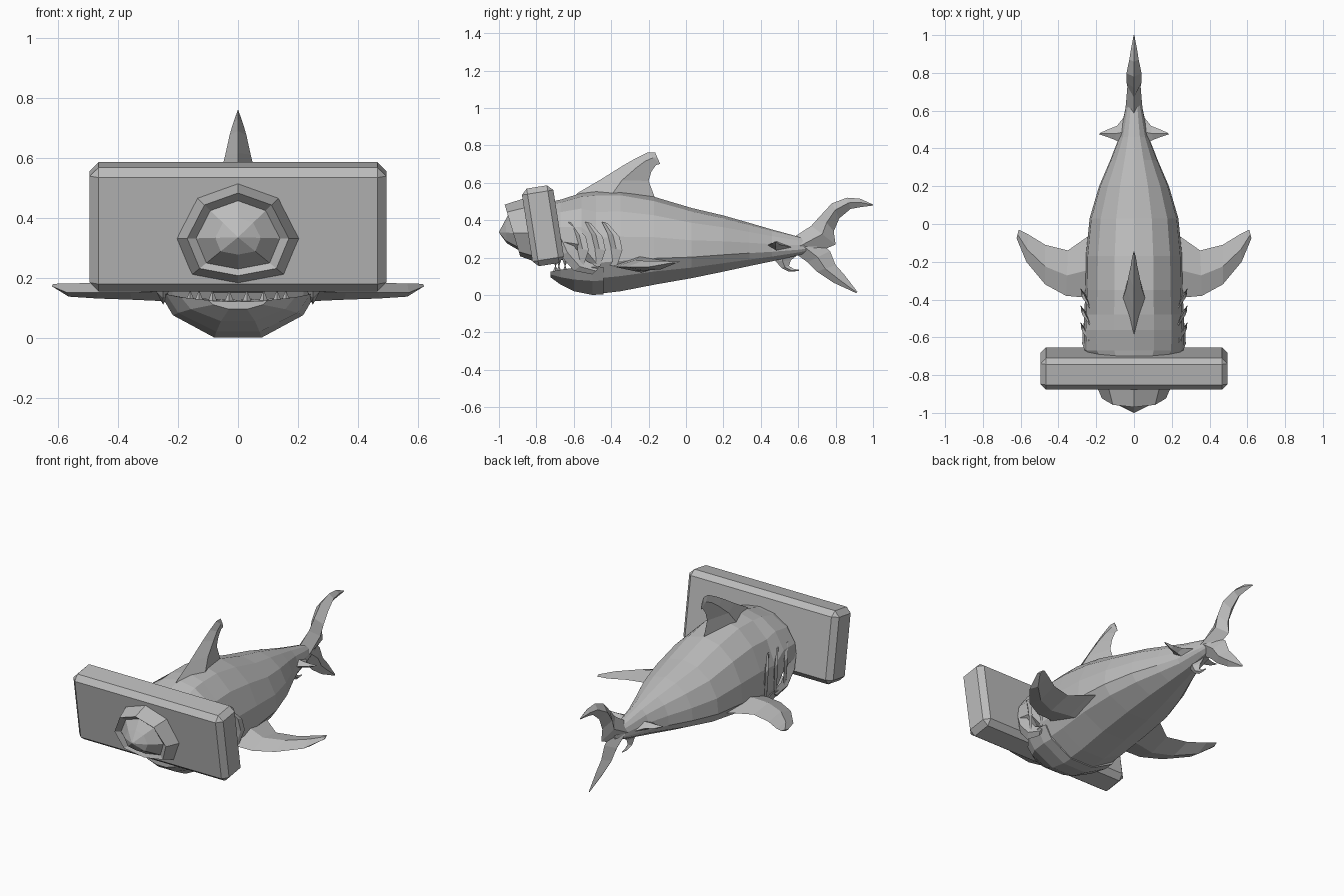
import bpy, bmesh, math
from mathutils import Vector, Matrix

if "Cube" in bpy.data.objects:
    bpy.data.objects.remove(bpy.data.objects["Cube"])

grey = bpy.data.materials.new("grey")
grey.use_nodes = True
GREY = (0.5, 0.5, 0.5, 1)
grey.diffuse_color = GREY
for node in grey.node_tree.nodes:
    if node.type == 'BSDF_PRINCIPLED':
        node.inputs["Base Color"].default_value = GREY


def finish(name, bm):
    bmesh.ops.recalc_face_normals(bm, faces=bm.faces)
    mesh = bpy.data.meshes.new(name)
    bm.to_mesh(mesh)
    bm.free()
    mesh.materials.append(grey)
    obj = bpy.data.objects.new(name, mesh)
    bpy.context.collection.objects.link(obj)
    return obj


def loft(name, rings):
    """Skin a list of equal-length point rings and cap both ends."""
    bm = bmesh.new()
    vs = [[bm.verts.new(p) for p in r] for r in rings]
    n = len(rings[0])
    for a, b in zip(vs, vs[1:]):
        for i in range(n):
            j = (i + 1) % n
            bm.faces.new((a[i], a[j], b[j], b[i]))
    bm.faces.new(vs[0])
    bm.faces.new(vs[-1])
    return finish(name, bm)


def mirror_ring(half):
    """Close a half outline of (x, z) points across x = 0."""
    return half + [(-x, z) for x, z in reversed(half) if x > 0]


def fin(name, stations, axis):
    """Diamond-section fin from (leading point, trailing point, half thickness)."""
    axis = Vector(axis)
    rings = []
    for lead, trail, t in stations:
        a, b = Vector(lead), Vector(trail)
        m = a.lerp(b, 0.45)
        rings.append([a, m + axis * t, b, m - axis * t])
    return loft(name, rings)


def upright(stations):
    """Turn (y, z, y, z, thickness) rows into centre-plane fin stations."""
    return [((0, a, b), (0, c, d), t) for a, b, c, d, t in stations]


# Body: y, bottom, top, half width
section = mirror_ring([(0, 1), (0.4, 0.95), (0.75, 0.79), (0.96, 0.54),
                       (1, 0.3), (0.83, 0.15), (0.3, 0)])
body = [(-0.76, 0.20, 0.49, 0.20), (-0.67, 0.19, 0.51, 0.262),
        (-0.56, 0.15, 0.545, 0.265), (-0.48, 0.005, 0.56, 0.263),
        (-0.35, 0.02, 0.56, 0.258), (-0.17, 0.055, 0.525, 0.255),
        (0.03, 0.09, 0.465, 0.235), (0.2, 0.125, 0.425, 0.185),
        (0.34, 0.155, 0.385, 0.125), (0.46, 0.18, 0.35, 0.078),
        (0.6, 0.212, 0.312, 0.048), (0.7, 0.24, 0.29, 0.02)]
loft("body", [[(x * w, y, b + z * (t - b)) for x, z in section]
              for y, b, t, w in body])

# Lower jaw: y, bottom, top, half width
jaw_section = mirror_ring([(0, 0.85), (0.75, 0.9), (1, 1), (0.83, 0.5), (0.3, 0)])
jaw = [(-0.44, 0.004, 0.15, 0.258), (-0.5, 0.0, 0.15, 0.262),
       (-0.6, 0.02, 0.145, 0.24), (-0.67, 0.055, 0.135, 0.19),
       (-0.725, 0.095, 0.125, 0.10)]
loft("lower_jaw", [[(x * w, y, b + z * (t - b)) for x, z in jaw_section]
                   for y, b, t, w in jaw])

# Teeth along the rim of the jaw and under the snout
for row, base, tip, r in (("lower", 0.115, 0.155, 0.17), ("upper", 0.20, 0.155, 0.15)):
    for i in range(8):
        a = math.radians(-70 + 20 * i)
        x, y = r * math.sin(a), -0.55 - 0.15 * math.cos(a)
        loft(f"{row}_tooth_{i + 1}",
             [[(x + s * u, y + s * v, z) for u, v in ((1, 0), (0, 1), (-1, 0), (0, -1))]
              for s, z in ((0.018, base), (0.002, tip))])

# Tilted block around the snout
bm = bmesh.new()
bmesh.ops.create_cube(bm, size=1, matrix=Matrix.Diagonal((0.99, 0.17, 0.42, 1)))
bmesh.ops.bevel(bm, geom=bm.edges[:], offset=0.03, segments=1, affect='EDGES')
block = finish("snout_block", bm)
block.location = (0, -0.765, 0.37)
block.rotation_euler.x = math.radians(9)

# Nose: rim, recess and pointed centre (scale, y, slope of y against z)
nose_outline = mirror_ring([(0, 0.185), (0.14, 0.135), (0.212, -0.005),
                            (0.16, -0.13), (0, -0.16)])
nose = [(1, -0.825, -0.16), (0.80, -0.925, -0.3), (0.66, -0.905, -0.25),
        (0.36, -0.962, -0.05), (0.01, -1.0, 0)]
loft("nose", [[(x * s, y + k * z * s, 0.335 + z * s) for x, z in nose_outline]
              for s, y, k in nose])

# Dorsal fin with hooked tip
fin("dorsal_fin", upright([
    (-0.63, 0.48, -0.15, 0.46, 0.065), (-0.58, 0.545, -0.17, 0.53, 0.06),
    (-0.46, 0.615, -0.2, 0.61, 0.042), (-0.34, 0.69, -0.185, 0.66, 0.028),
    (-0.27, 0.73, -0.16, 0.695, 0.017), (-0.205, 0.762, -0.14, 0.70, 0.01),
    (-0.165, 0.762, -0.14, 0.705, 0.003)]), (1, 0, 0))

# Tail lobes
fin("tail_upper_lobe", upright([
    (0.57, 0.305, 0.66, 0.21, 0.045), (0.67, 0.37, 0.80, 0.27, 0.035),
    (0.72, 0.425, 0.79, 0.34, 0.04), (0.78, 0.49, 0.82, 0.41, 0.04),
    (0.86, 0.52, 0.88, 0.46, 0.025), (0.93, 0.515, 0.935, 0.47, 0.015),
    (0.998, 0.485, 1.0, 0.478, 0.002)]), (1, 0, 0))
fin("tail_lower_lobe", upright([
    (0.58, 0.225, 0.68, 0.31, 0.04), (0.65, 0.175, 0.77, 0.235, 0.035),
    (0.70, 0.125, 0.80, 0.16, 0.03), (0.79, 0.065, 0.845, 0.11, 0.02),
    (0.91, 0.01, 0.917, 0.016, 0.002)]), (1, 0, 0))

# Hooked fin under the tail
fin("anal_fin", upright([
    (0.45, 0.215, 0.61, 0.225, 0.025), (0.48, 0.18, 0.56, 0.185, 0.02),
    (0.51, 0.145, 0.55, 0.155, 0.014), (0.55, 0.125, 0.575, 0.14, 0.008),
    (0.605, 0.128, 0.603, 0.135, 0.002)]), (1, 0, 0))

for side, s in (("left", 1), ("right", -1)):
    # Swept pectoral fin
    fin(f"{side}_pectoral_fin", [
        ((s * 0.19, -0.40, 0.155), (s * 0.19, -0.03, 0.175), 0.045),
        ((s * 0.25, -0.39, 0.155), (s * 0.25, -0.07, 0.175), 0.042),
        ((s * 0.36, -0.38, 0.15), (s * 0.35, -0.14, 0.165), 0.03),
        ((s * 0.47, -0.32, 0.15), (s * 0.47, -0.11, 0.165), 0.026),
        ((s * 0.57, -0.20, 0.15), (s * 0.56, -0.055, 0.17), 0.022),
        ((s * 0.622, -0.075, 0.172), (s * 0.61, -0.03, 0.178), 0.005)], (0, 0, 1))

    # Small fin beside the tail root
    fin(f"{side}_rear_fin", [
        ((s * 0.05, 0.42, 0.26), (s * 0.05, 0.57, 0.255), 0.03),
        ((s * 0.10, 0.445, 0.27), (s * 0.09, 0.52, 0.265), 0.018),
        ((s * 0.14, 0.46, 0.275), (s * 0.14, 0.5, 0.27), 0.012),
        ((s * 0.185, 0.475, 0.285), (s * 0.18, 0.482, 0.285), 0.002)], (0, 0, 1))

    # Chevron gill flaps
    for i in range(3):
        y = -0.61 + 0.09 * i
        fin(f"{side}_gill_{i + 1}", [
            ((s * 0.235, y - 0.02, 0.39), (s * 0.24, y + 0.01, 0.385), 0.004),
            ((s * 0.25, y + 0.01, 0.33), (s * 0.275, y + 0.075, 0.31), 0.012),
            ((s * 0.255, y + 0.03, 0.25), (s * 0.283, y + 0.09, 0.24), 0.012),
            ((s * 0.25, y + 0.02, 0.16), (s * 0.262, y + 0.06, 0.15), 0.004)], (1, 0, 0))

    # Cheek fold at the corner of the mouth
    fin(f"{side}_cheek_fold", [
        ((s * 0.24, -0.70, 0.30), (s * 0.25, -0.64, 0.33), 0.015),
        ((s * 0.25, -0.67, 0.21), (s * 0.255, -0.59, 0.25), 0.022),
        ((s * 0.25, -0.60, 0.13), (s * 0.255, -0.53, 0.18), 0.02),
        ((s * 0.25, -0.50, 0.11), (s * 0.25, -0.46, 0.15), 0.01)], (1, 0, 0))
